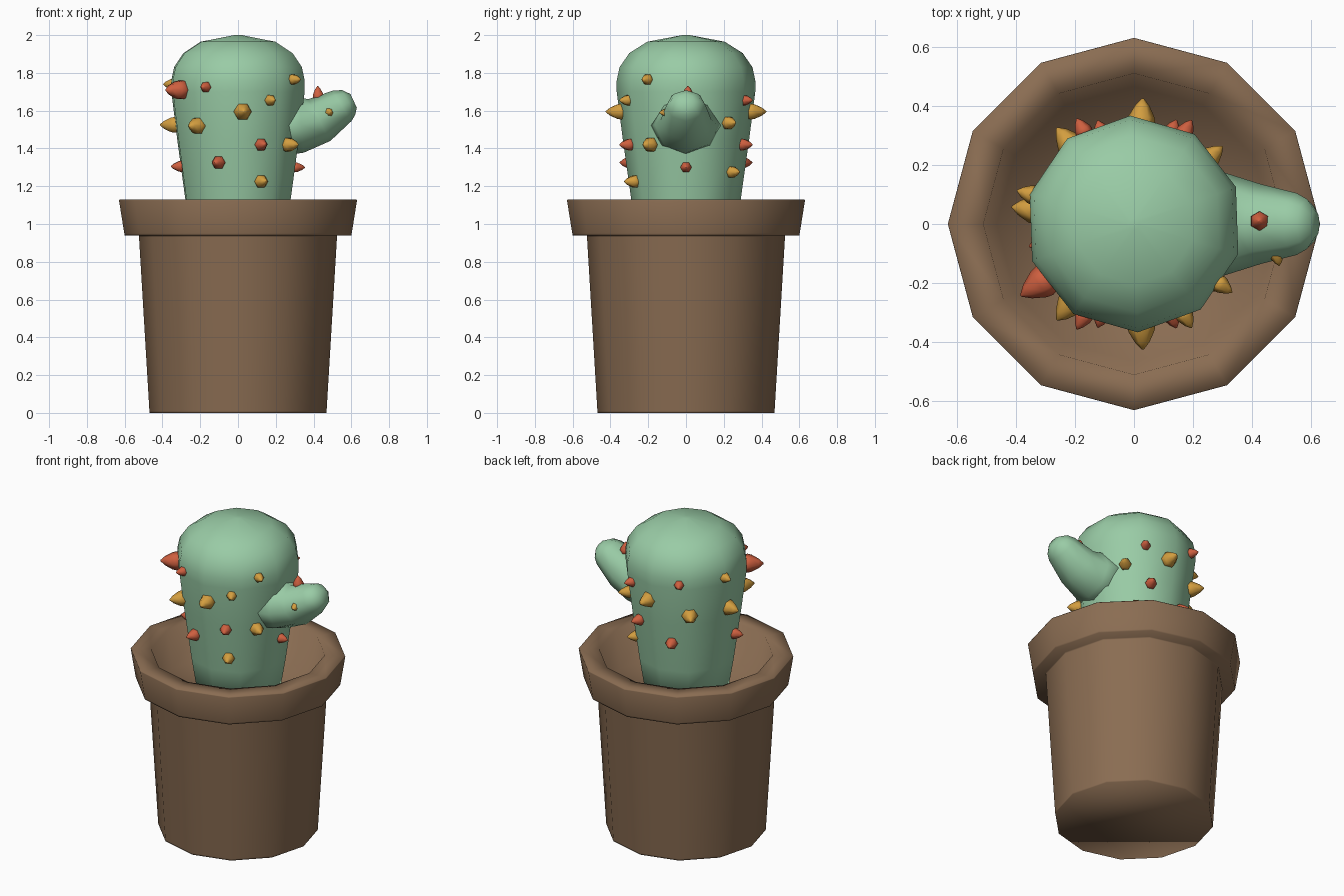
import bpy, bmesh, math
from mathutils import Vector, Matrix

if "Cube" in bpy.data.objects:
    bpy.data.objects.remove(bpy.data.objects["Cube"])


def material(name, rgb):
    m = bpy.data.materials.new(name)
    m.diffuse_color = (*rgb, 1)
    m.use_nodes = True
    m.node_tree.nodes["Principled BSDF"].inputs["Base Color"].default_value = m.diffuse_color
    return m


BROWN = material("clay brown", (0.255, 0.152, 0.085))
GREEN = material("soft green", (0.32, 0.60, 0.38))
RED = material("orange red", (0.62, 0.115, 0.05))
YELLOW = material("golden yellow", (0.65, 0.34, 0.05))


def skin(name, rings, mat, matrix=Matrix()):
    """Bridge a list of vertex rings and cap both ends; smooth shaded."""
    bm = bmesh.new()
    loops = [[bm.verts.new(p) for p in ring] for ring in rings]
    n = len(loops[0])
    for a, b in zip(loops, loops[1:]):
        for i in range(n):
            j = (i + 1) % n
            bm.faces.new((a[i], a[j], b[j], b[i]))
    bm.faces.new(loops[0][::-1])
    bm.faces.new(loops[-1])
    bmesh.ops.recalc_face_normals(bm, faces=bm.faces)
    for f in bm.faces:
        f.smooth = True
    me = bpy.data.meshes.new(name)
    bm.to_mesh(me)
    bm.free()
    me.materials.append(mat)
    ob = bpy.data.objects.new(name, me)
    ob.matrix_world = matrix
    bpy.context.collection.objects.link(ob)
    return ob


def lathe(name, profile, sides, mat, offset=0.0, matrix=Matrix()):
    rings = [[(r * math.cos(offset + math.tau * i / sides),
               r * math.sin(offset + math.tau * i / sides), z)
              for i in range(sides)] for r, z in profile]
    return skin(name, rings, mat, matrix)


# Pot: tapered wall, thick rim, hollow top with soil level inside
lathe("pot", [(0.468, 0.0), (0.469, 0.01), (0.524, 0.93), (0.525, 0.94),
              (0.60, 0.94), (0.602, 0.95), (0.63, 1.125), (0.628, 1.13),
              (0.51, 1.13), (0.465, 0.90)], 12, BROWN)

# Cactus trunk: ten-sided column, widening upwards, domed top
TRUNK = [(0.25, 0.89), (0.29, 1.13), (0.335, 1.45), (0.367, 1.70), (0.367, 1.76),
         (0.352, 1.83), (0.30, 1.905), (0.205, 1.965), (0.02, 2.0)]
lathe("cactus_trunk", TRUNK, 10, GREEN, math.radians(20))

# Arm: rings along a bent path, (x, z, tilt in degrees, half width, half height)
ARM = [(0.22, 1.52, 0, 0.20, 0.16), (0.335, 1.525, 5, 0.165, 0.148),
       (0.43, 1.55, 28, 0.135, 0.125), (0.55, 1.625, 32, 0.105, 0.095),
       (0.585, 1.643, 28, 0.085, 0.075), (0.612, 1.652, 25, 0.045, 0.04)]
arm_rings = []
for x, z, tilt, w, h in ARM:
    t = math.radians(tilt)
    up = Vector((-math.sin(t), 0, math.cos(t)))
    arm_rings.append([Vector((x, w * math.cos(a), z)) + up * h * math.sin(a)
                      for a in (math.tau * i / 8 for i in range(8))])
skin("cactus_arm", arm_rings, GREEN)


# Spines: six-sided bulging cones
def spine(name, base, direction, r, mat):
    rot = Vector(direction).to_track_quat('Z', 'Y').to_matrix().to_4x4()
    prof = [(0.8, -0.5), (1.0, 0.15), (0.92, 0.55), (0.5, 1.35), (0.06, 1.85)]
    lathe(name, [(a * r, b * r) for a, b in prof], 6, mat, 0.0,
          Matrix.Translation(base) @ rot)


def trunk_radius(z):
    for (r0, z0), (r1, z1) in zip(TRUNK, TRUNK[1:]):
        if z0 <= z <= z1:
            return r0 + (r1 - r0) * (z - z0) / (z1 - z0)


def trunk_spine(angle, z, r, mat):
    d = Vector((math.cos(angle), math.sin(angle), 0))
    spine("trunk_spine", d * (trunk_radius(z) * 0.955) + Vector((0, 0, z)), d, r, mat)


# Front and back spines: x, z, size, colour, sides of the trunk (-1 front, 1 back)
BOTH = (-1, 1)
for x, z, r, mat, where in [
        (-0.31, 1.71, 0.056, RED, (-1,)), (-0.175, 1.725, 0.030, RED, BOTH),
        (-0.215, 1.52, 0.048, YELLOW, BOTH), (0.025, 1.595, 0.048, YELLOW, BOTH),
        (0.175, 1.655, 0.031, YELLOW, (-1,)), (0.175, 1.655, 0.031, RED, (1,)),
        (0.125, 1.42, 0.035, RED, BOTH), (-0.105, 1.325, 0.037, RED, BOTH),
        (0.125, 1.225, 0.037, YELLOW, (-1,)), (0.27, 1.42, 0.041, YELLOW, (-1,)),
        (0.30, 1.765, 0.030, YELLOW, (-1,)), (0.26, 1.535, 0.037, YELLOW, (1,)),
        (0.19, 1.275, 0.034, YELLOW, (1,))]:
    for s in where:
        trunk_spine(s * math.acos(x / trunk_radius(z)), z, r, mat)

# Side spines, placed by angle
for deg, z, r, mat in [(164, 1.74, 0.033, YELLOW), (172, 1.525, 0.048, YELLOW),
                       (192, 1.305, 0.034, RED), (0, 1.30, 0.030, RED)]:
    trunk_spine(math.radians(deg), z, r, mat)

# Arm spines
spine("arm_spine_top", (0.425, 0.01, 1.67), (-0.05, 0, 1), 0.033, RED)
spine("arm_spine_front", (0.48, -0.095, 1.59), (0.25, -1, 0), 0.026, YELLOW)
